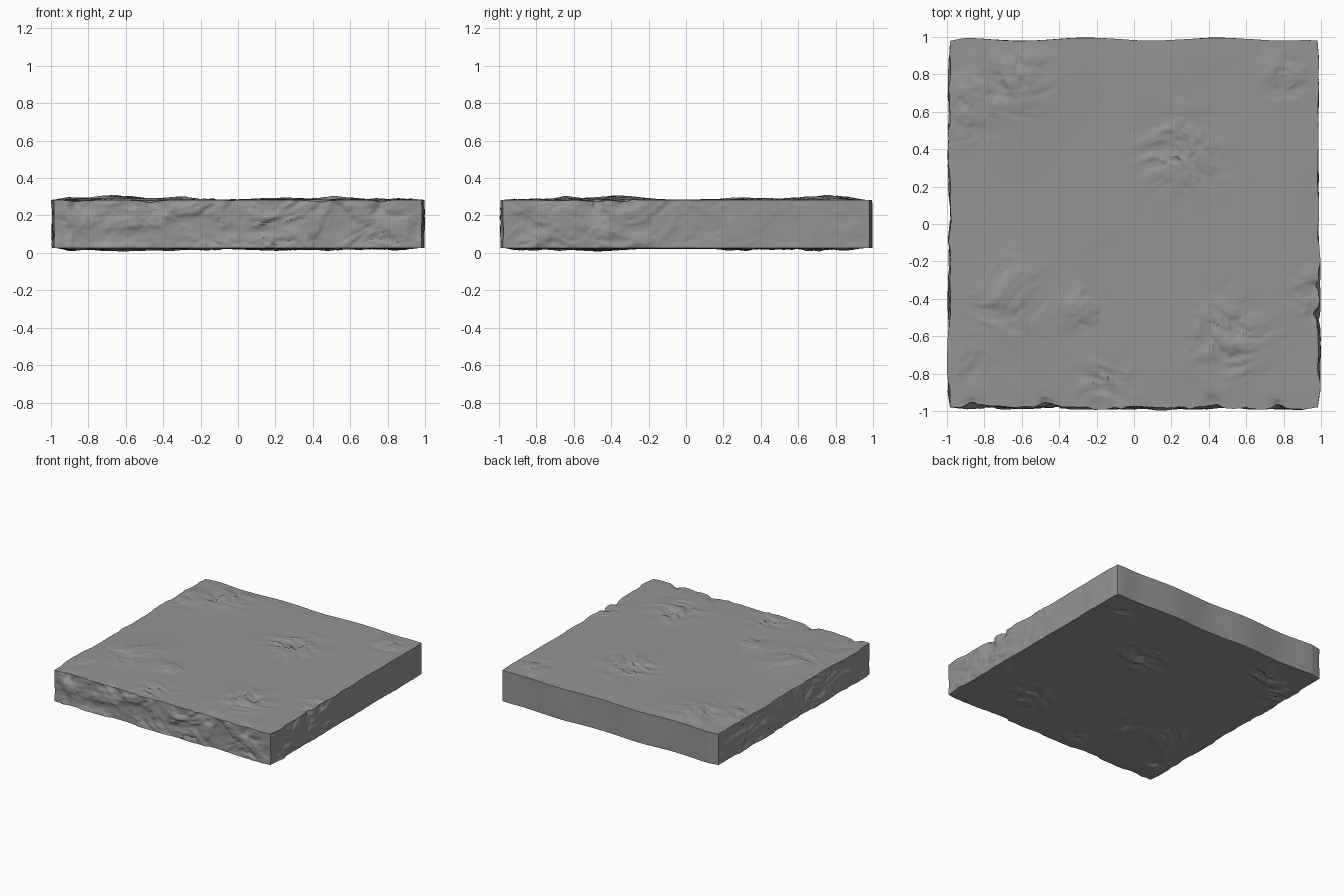
import bpy, bmesh, math
from mathutils import Vector, noise

if "Cube" in bpy.data.objects:
    bpy.data.objects.remove(bpy.data.objects["Cube"])

HX, HY, Z0, Z1 = 0.98, 0.975, 0.027, 0.281
N, NZ = 200, 28

# weathered patches shared by top and underside: x, y, radius, strength
PATCHES = [(-0.65, 0.78, .17, 1), (-0.96, 0.6, .17, 1), (0.8, 0.8, .12, .9),
           (0.25, 0.38, .19, 1), (-0.66, -0.4, .17, 1), (-0.3, -0.45, .11, 1),
           (0.5, -0.62, .19, 1), (-0.15, -0.87, .13, 1), (-0.86, -0.78, .1, .8),
           (0.95, -0.35, .1, .9)]
# chips along the upper front and right edges: x, y, radius
CHIPS = [(-0.85, -0.98, .05), (-0.47, -0.98, .055), (0.43, -0.98, .05),
         (0.76, -0.98, .04), (0.98, -0.48, .05), (0.98, -0.34, .03)]


def gauss(d2, r):
    return math.exp(-d2 / (r * r))


def crag(p):
    # warped noise folded into ledges gives layered rock ridges
    w = noise.noise(p * 3.0) * 0.8
    n = noise.fractal(Vector((p.x * 5 + w, p.y * 8 + 2 * w, p.z * 12)), 0.85, 2.1, 4)
    return n + 0.35 * math.tanh(6 * n)


def flat_face(x, y, seed):
    m = min(1, sum(s * gauss((x - a) ** 2 + (y - b) ** 2, r) for a, b, r, s in PATCHES))
    broad = 0.003 + 0.005 * noise.noise(Vector((x * 2.2, y * 2.2, seed)))
    return broad + m * (0.004 + 0.012 * crag(Vector((x, y, seed))))


def side_face(t, z, rough, seed):
    swell = 0.008 + 0.006 * noise.noise(Vector((t * 2.5, seed, z)))
    return swell + rough * 0.010 * crag(Vector((t, z * 1.1, seed)))


def displace(c):
    x, y, z = c
    d = Vector((0, 0, 0))
    e = 1e-5
    # fade the large swells so corners stay tight
    fx = min(1, (HX - abs(x)) / 0.08)
    fy = min(1, (HY - abs(y)) / 0.08)
    if z > Z1 - e:
        d.z = flat_face(x, y, 3.1) * (0.3 + 0.7 * min(fx, fy))
        d.z += 0.011 * gauss((x + .62) ** 2 + (y + .36) ** 2, .22) * fx
        d.z += 0.010 * gauss((x + .6) ** 2 + (y - .7) ** 2, .22) * fy
    elif z < Z0 + e:
        d.z = -flat_face(x, y, 8.7) * min(fx, fy)
        d.z -= 0.006 * gauss((x + .4) ** 2 + (y + .5) ** 2, .25) * fy
        d.z -= 0.006 * gauss((x - .2) ** 2 + (y - .25) ** 2, .25)
    if y < -HY + e:
        d.y = -side_face(x, z, 1.0, 1.3) * (0.3 + 0.7 * fx)
    elif y > HY - e:
        wave = 0.5 + 0.5 * math.cos((x + 0.25) * 2 * math.pi / 0.7)
        d.y = 0.005 + (0.016 * wave + 0.002 * noise.noise(Vector((x * 5, 0, z * 5)))) * fx
    if abs(x) > HX - e:
        s = 1 if x > 0 else -1
        rough = 0.25 + 0.75 * min(1, max(0, 0.3 - y)) if s > 0 else 0.8
        d.x = s * side_face(y, z, rough, 5.5 + s) * (0.2 + 0.8 * fy)
    # broken chips pull the upper edge inward, with ragged outlines
    for a, b, r in CHIPS:
        k = gauss((x - a) ** 2 + (y - b) ** 2 + ((z - Z1) * 0.7) ** 2, r)
        if k > 0.01:
            k *= 0.8 + 0.6 * noise.noise(c * 22)
            inward = Vector((0, 1, 0)) if b < -0.9 else Vector((-1, 0, 0))
            d += (inward * 0.026 - Vector((0, 0, 0.010))) * k
    return c + d


def add_grid(bm, origin, u, v, nu, nv):
    rows = [[bm.verts.new(origin + u * (i / nu) + v * (j / nv)) for j in range(nv + 1)]
            for i in range(nu + 1)]
    for i in range(nu):
        for j in range(nv):
            bm.faces.new((rows[i][j], rows[i + 1][j], rows[i + 1][j + 1], rows[i][j + 1]))


# six gridded sides of the slab
bm = bmesh.new()
X, Y, Z = Vector((2 * HX, 0, 0)), Vector((0, 2 * HY, 0)), Vector((0, 0, Z1 - Z0))
low, high = Vector((-HX, -HY, Z0)), Vector((HX, HY, Z1))
add_grid(bm, low, Y, X, N, N)
add_grid(bm, low, X, Z, N, NZ)
add_grid(bm, low, Z, Y, NZ, N)
add_grid(bm, high, -X, -Y, N, N)
add_grid(bm, high, -Z, -X, NZ, N)
add_grid(bm, high, -Y, -Z, N, NZ)
bmesh.ops.remove_doubles(bm, verts=bm.verts[:], dist=1e-4)
for v in bm.verts:
    v.co = displace(v.co.copy())
bmesh.ops.recalc_face_normals(bm, faces=bm.faces[:])

mesh = bpy.data.meshes.new("stone_slab")
bm.to_mesh(mesh)
bm.free()
slab = bpy.data.objects.new("stone_slab", mesh)
bpy.context.collection.objects.link(slab)

# dark grey stone
stone = bpy.data.materials.new("dark_stone")
stone.diffuse_color = (0.3, 0.3, 0.3, 1)
stone.use_nodes = True
stone.node_tree.nodes["Principled BSDF"].inputs["Base Color"].default_value = stone.diffuse_color
mesh.materials.append(stone)

bpy.context.view_layer.objects.active = slab
slab.select_set(True)
bpy.ops.object.shade_smooth_by_angle(angle=math.radians(40))
